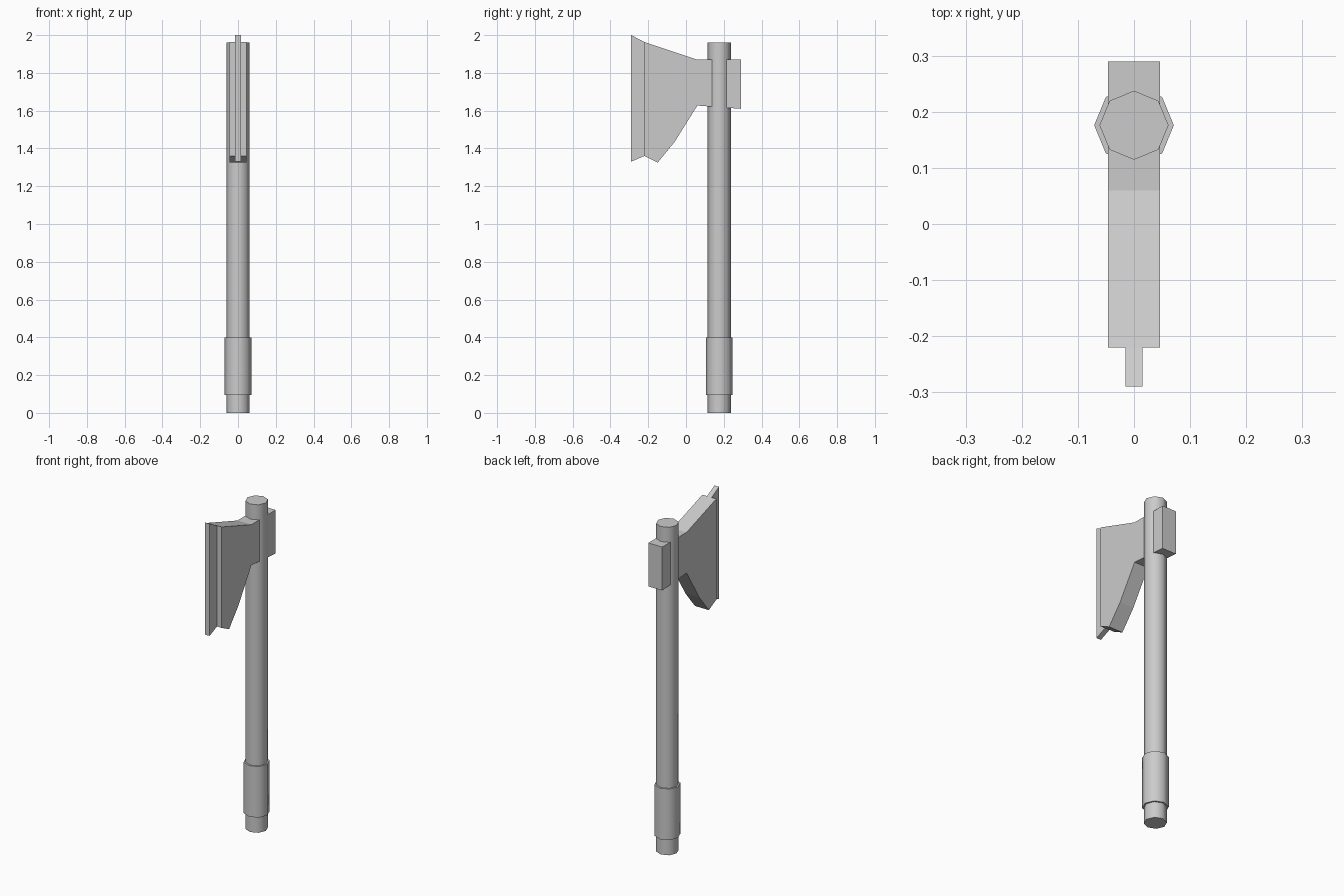
import bpy, bmesh, math

if "Cube" in bpy.data.objects:
    bpy.data.objects.remove(bpy.data.objects["Cube"])

HANDLE_Y = 0.176


def octagon_rod(name, radius, z0, z1):
    bpy.ops.mesh.primitive_cylinder_add(vertices=8, radius=radius, depth=z1 - z0,
                                        location=(0, HANDLE_Y, (z0 + z1) / 2))
    ob = bpy.context.object
    ob.name = name
    # soft sides, crisp end caps
    bpy.ops.object.shade_smooth_by_angle(angle=math.radians(50))
    return ob


def side_plate(name, profile, half):
    """Extrude a (y, z) outline symmetrically along x."""
    bm = bmesh.new()
    face = bm.faces.new([bm.verts.new((-half, y, z)) for y, z in profile])
    ext = bmesh.ops.extrude_face_region(bm, geom=[face])
    moved = [v for v in ext["geom"] if isinstance(v, bmesh.types.BMVert)]
    bmesh.ops.translate(bm, verts=moved, vec=(2 * half, 0, 0))
    bmesh.ops.recalc_face_normals(bm, faces=bm.faces)
    mesh = bpy.data.meshes.new(name)
    bm.to_mesh(mesh)
    bm.free()
    ob = bpy.data.objects.new(name, mesh)
    bpy.context.collection.objects.link(ob)
    return ob


# Shaft and thicker grip sleeve
octagon_rod("handle", 0.0615, 0.0, 1.96)
octagon_rod("grip", 0.071, 0.095, 0.40)

# Axe head, running through the shaft to the rear poll
side_plate("axe_head", [
    (0.29, 1.87), (0.06, 1.87), (-0.22, 1.963), (-0.22, 1.36),
    (-0.15, 1.325), (-0.06, 1.435), (0.06, 1.627), (0.29, 1.61)], 0.046)

# Thin cutting edge on the front of the head
side_plate("cutting_edge", [
    (-0.22, 1.963), (-0.29, 2.0), (-0.29, 1.33), (-0.22, 1.36)], 0.015)
